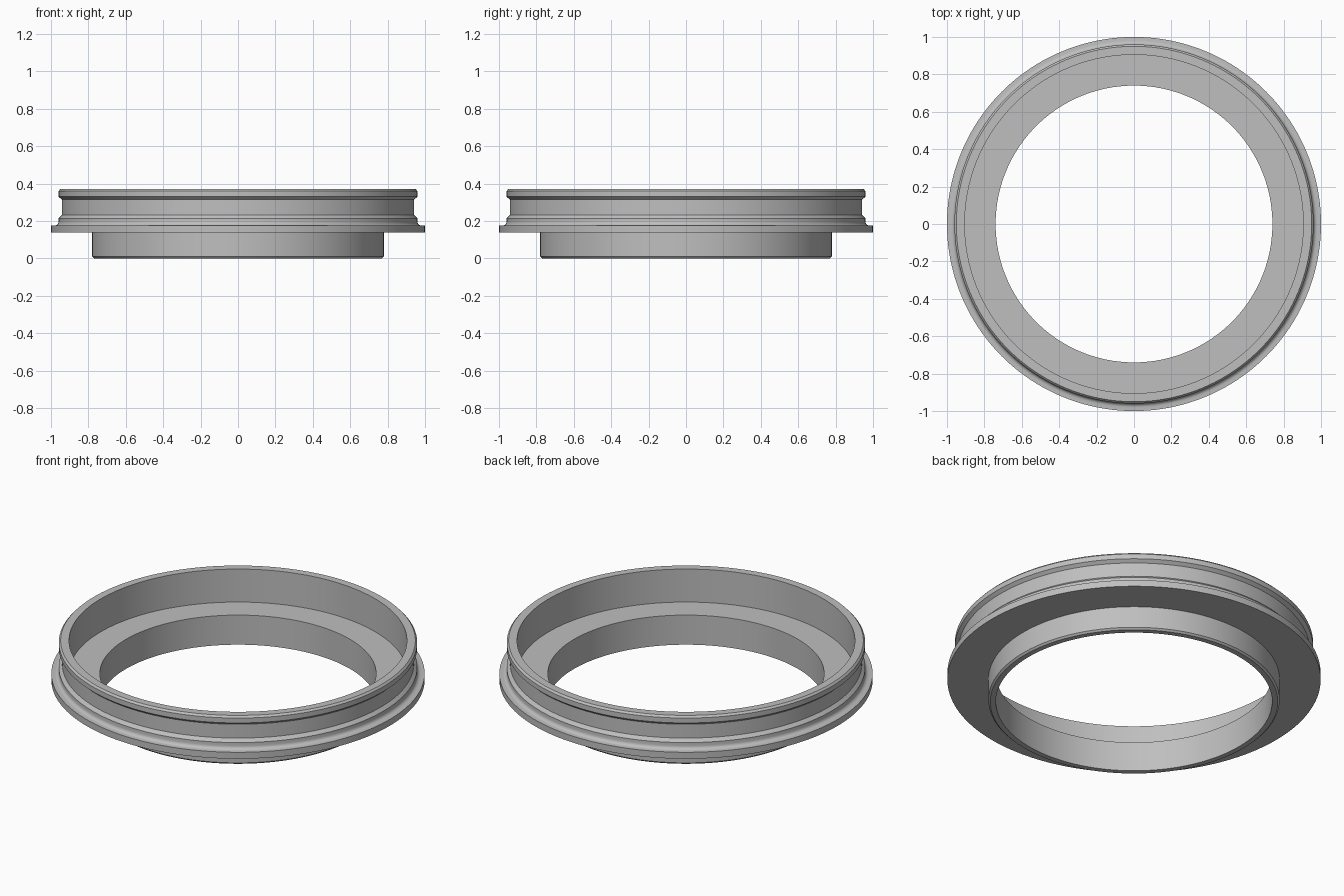
import bpy, bmesh, math
from mathutils import Vector

cube = bpy.data.objects.get("Cube")
if cube:
    bpy.data.objects.remove(cube, do_unlink=True)

# Single grey finish
grey = bpy.data.materials.new("satin_grey")
grey.use_nodes = True
colour = (0.52, 0.52, 0.52, 1)
grey.diffuse_color = colour
grey.node_tree.nodes["Principled BSDF"].inputs["Base Color"].default_value = colour


def lathe(name, profile, steps=160):
    """Turn a closed (radius, height) profile around the z axis."""
    bm = bmesh.new()
    verts = [bm.verts.new((r, 0, z)) for r, z in profile]
    edges = [bm.edges.new((a, b)) for a, b in zip(verts, verts[1:] + verts[:1])]
    bmesh.ops.spin(bm, geom=verts + edges, cent=(0, 0, 0), axis=(0, 0, 1),
                   angle=math.tau, steps=steps, use_duplicate=False)
    bmesh.ops.remove_doubles(bm, verts=bm.verts, dist=0.0001)
    bmesh.ops.recalc_face_normals(bm, faces=bm.faces)
    mesh = bpy.data.meshes.new(name)
    bm.to_mesh(mesh)
    bm.free()
    mesh.materials.append(grey)
    obj = bpy.data.objects.new(name, mesh)
    bpy.context.collection.objects.link(obj)
    bpy.ops.object.select_all(action="DESELECT")
    obj.select_set(True)
    bpy.context.view_layer.objects.active = obj
    bpy.ops.object.shade_smooth_by_angle(angle=math.radians(25))
    return obj


# Concave fillet between the flange top and the lower bead
fillet = [(0.98 - 0.02 * math.sin(a), 0.195 - 0.02 * math.cos(a))
          for a in (math.radians(22.5 * i) for i in range(5))]

# Neck and its chamfered foot, flange, grooved collar, recess and bore
profile = [
    (0.74, 0.0), (0.77, 0.0), (0.78, 0.01), (0.78, 0.137),
    (1.0, 0.137), (1.0, 0.175),
    *fillet,
    (0.96, 0.214), (0.942, 0.232),
    (0.942, 0.314), (0.96, 0.33),
    (0.96, 0.359), (0.95, 0.37),
    (0.905, 0.37), (0.905, 0.175), (0.74, 0.175),
]
lathe("adapter_ring", profile)
